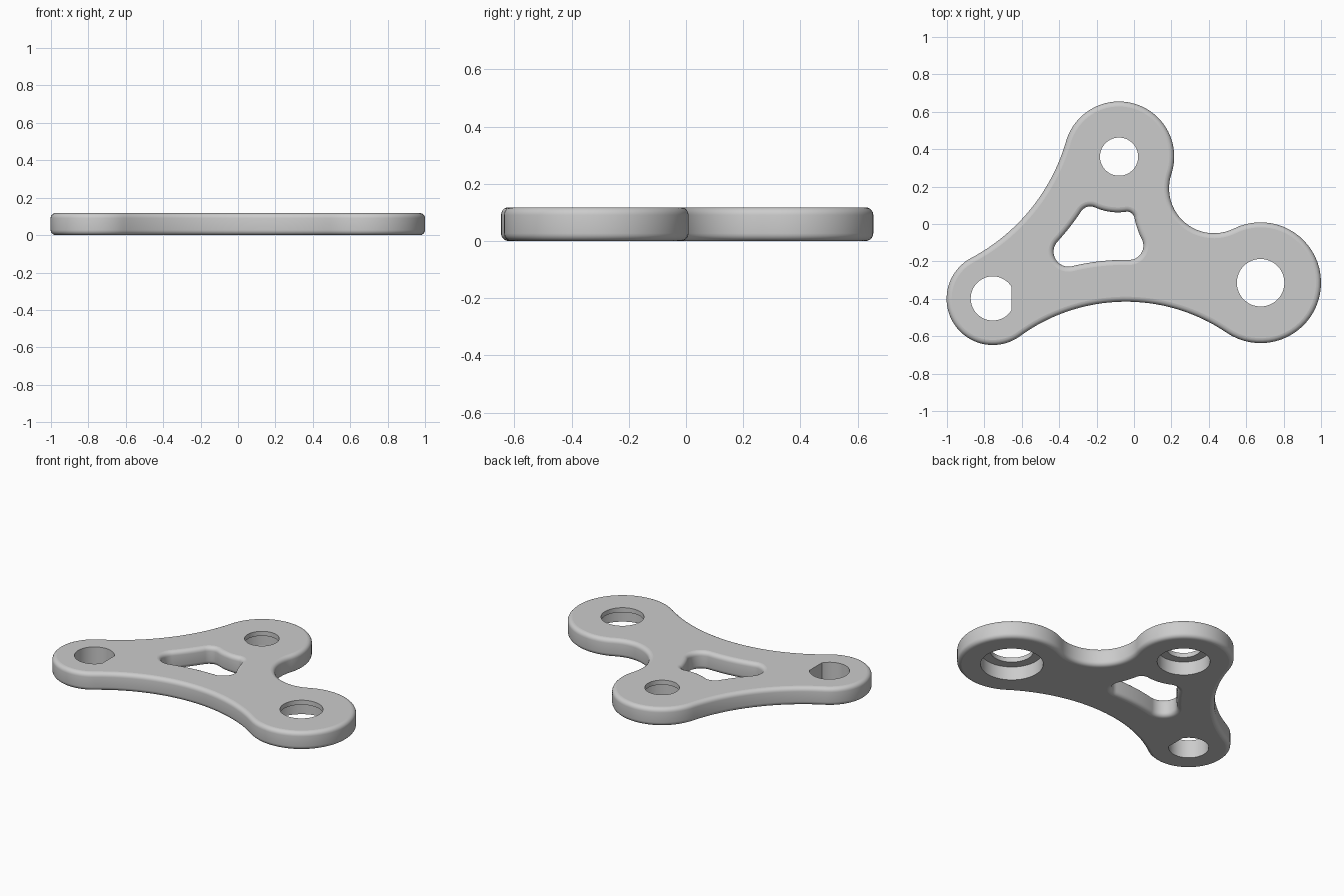
import bpy
import bmesh
from math import atan2, cos, sin, sqrt, acos, pi, tau
from mathutils import Vector

cube = bpy.data.objects.get("Cube")
if cube:
    bpy.data.objects.remove(cube, do_unlink=True)

HEIGHT = 0.118
ROUND = 0.027      # edge rounding of the rim and window
LIP = 0.03         # plate left above each counterbore


def arc(c, r, a, b, n):
    return [Vector((c[0] + r * cos(a + (b - a) * i / n),
                    c[1] + r * sin(a + (b - a) * i / n))) for i in range(n + 1)]


def outline(lobes, offset):
    """Counter-clockwise lobes (x, y, radius, radius of hollow to next lobe),
    joined by tangent hollow arcs; offset grows or shrinks the whole outline."""
    n = len(lobes)
    hollows = []
    for i in range(n):
        x1, y1, r1, big = lobes[i]
        x2, y2, r2, _ = lobes[(i + 1) % n]
        p, q = Vector((x1, y1)), Vector((x2, y2))
        d = (q - p).length
        u = (q - p) / d
        along = ((r1 + big) ** 2 - (r2 + big) ** 2 + d * d) / (2 * d)
        side = sqrt((r1 + big) ** 2 - along ** 2)
        hollows.append(p + u * along + Vector((u.y, -u.x)) * side)
    points = []
    for i in range(n):
        x, y, r, big = lobes[i]
        c = Vector((x, y))
        nxt = lobes[(i + 1) % n]
        to_prev, to_next = hollows[i - 1] - c, hollows[i] - c
        a = atan2(to_prev.y, to_prev.x)
        b = a + (atan2(to_next.y, to_next.x) - a) % tau
        points += arc(c, r + offset, a, b, 40)
        h = hollows[i]
        out = Vector(nxt[:2]) - h
        a = atan2(-to_next.y, -to_next.x)
        b = a - (a - atan2(out.y, out.x)) % tau
        points += arc(h, big - offset, a, b, 32)[1:-1]
    return points


def wall(bm, rings):
    """Skin a stack of (points, z) rings; return its bottom and top edges."""
    loops = [[bm.verts.new((p.x, p.y, z)) for p in pts] for pts, z in rings]
    n = len(loops[0])
    for low, high in zip(loops, loops[1:]):
        for i in range(n):
            j = (i + 1) % n
            bm.faces.new((low[i], low[j], high[j], high[i]))
    return [[bm.edges.get((lp[i], lp[(i + 1) % n])) for i in range(n)]
            for lp in (loops[0], loops[-1])]


def rounded_wall(bm, lobes, sign):
    """Wall with quarter-round top and bottom edges."""
    steps = 5
    low = []
    for i in range(steps + 1):
        t = pi / 2 * i / steps
        low.append((sign * ROUND * (1 - sin(t)), ROUND * (1 - cos(t))))
    profile = low + [(o, HEIGHT - z) for o, z in reversed(low)]
    return wall(bm, [(outline(lobes, o), z) for o, z in profile])


def circle(c, r):
    return arc(c, r, 0, tau, 64)[:-1]


# Three lobes of the plate and the corners of its central window
plate_lobes = [(-0.08, 0.36, 0.295, 1.03), (-0.755, -0.4, 0.247, 0.96),
               (0.677, -0.314, 0.323, 0.24)]
window_lobes = [(-0.233, 0.034, 0.06, 1.3), (-0.35, -0.148, 0.08, 1.2),
                (-0.026, -0.116, 0.076, 0.47), (-0.037, 0.026, 0.04, 0.295)]

bm = bmesh.new()
ends = [rounded_wall(bm, plate_lobes, -1), rounded_wall(bm, window_lobes, 1)]

# Counterbored holes, wider underneath
for centre, small, wide in (((-0.08, 0.36), 0.102, 0.156),
                            ((0.677, -0.314), 0.127, 0.185)):
    shelf = HEIGHT - LIP
    ends.append(wall(bm, [(circle(centre, wide), 0), (circle(centre, wide), shelf),
                          (circle(centre, small), shelf),
                          (circle(centre, small), HEIGHT)]))

# D-shaped hole with a flat side
flat = acos(0.1 / 0.118)
d_shape = arc((-0.755, -0.398), 0.118, flat, tau - flat, 56)
ends.append(wall(bm, [(d_shape, 0), (d_shape, HEIGHT)]))

# Flat top and bottom, pierced by the openings
caps = []
for level, up in ((0, -1), (1, 1)):
    edges = [e for pair in ends for e in pair[level]]
    made = bmesh.ops.triangle_fill(bm, edges=edges, use_beauty=True,
                                   normal=(0, 0, up))
    caps += [f for f in made["geom"] if isinstance(f, bmesh.types.BMFace)]
bmesh.ops.recalc_face_normals(bm, faces=bm.faces[:])

# Smooth walls with crisp cap borders
for face in bm.faces:
    face.smooth = True
for edge in bm.edges:
    edge.smooth = edge.calc_face_angle(0) < 0.6
for face in caps:
    for edge in face.edges:
        edge.smooth = False

mesh = bpy.data.meshes.new("linkage_plate")
bm.to_mesh(mesh)
bm.free()
plate = bpy.data.objects.new("linkage_plate", mesh)
bpy.context.collection.objects.link(plate)

grey = bpy.data.materials.new("light_grey")
grey.use_nodes = True
colour = (0.6, 0.6, 0.6, 1)
grey.diffuse_color = colour
grey.node_tree.nodes["Principled BSDF"].inputs["Base Color"].default_value = colour
mesh.materials.append(grey)
